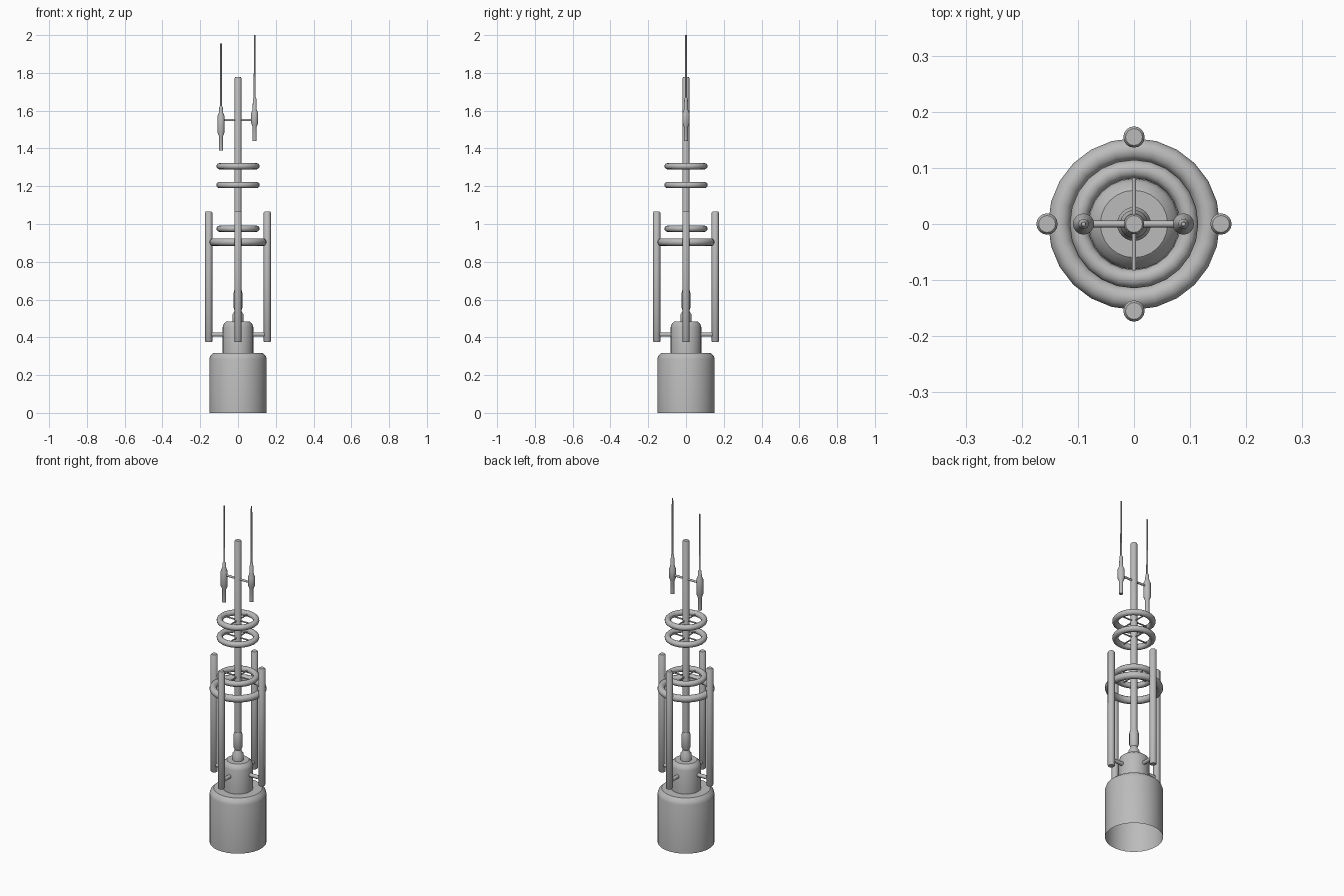
import bpy, math
from mathutils import Vector, Matrix

cube = bpy.data.objects.get("Cube")
if cube:
    bpy.data.objects.remove(cube, do_unlink=True)

grey = bpy.data.materials.new("metal grey")
grey.use_nodes = True
colour = (0.5, 0.5, 0.5, 1)
grey.diffuse_color = colour
grey.node_tree.nodes["Principled BSDF"].inputs["Base Color"].default_value = colour


def finish(obj, name):
    obj.name = name
    obj.data.materials.append(grey)
    bpy.ops.object.select_all(action="DESELECT")
    obj.select_set(True)
    bpy.context.view_layer.objects.active = obj
    bpy.ops.object.shade_smooth_by_angle(angle=math.radians(40))
    return obj


def turned(name, profile, x=0, y=0, sides=24, cap_bottom=True):
    """Revolve (radius, height) pairs around a vertical axis."""
    verts, faces = [], []
    for r, z in profile:
        for i in range(sides):
            a = 2 * math.pi * i / sides
            verts.append((r * math.cos(a), r * math.sin(a), z))
    for k in range(len(profile) - 1):
        for i in range(sides):
            j = (i + 1) % sides
            a, b = k * sides, (k + 1) * sides
            faces.append((a + i, a + j, b + j, b + i))
    faces.append(tuple(range(len(verts) - sides, len(verts))))
    if cap_bottom:
        faces.append(tuple(reversed(range(sides))))
    mesh = bpy.data.meshes.new(name)
    mesh.from_pydata(verts, [], faces)
    obj = bpy.data.objects.new(name, mesh)
    bpy.context.collection.objects.link(obj)
    obj.location = (x, y, 0)
    return finish(obj, name)


def bar(name, start, end, radius):
    start, end = Vector(start), Vector(end)
    bpy.ops.mesh.primitive_cylinder_add(vertices=12, radius=radius, depth=(end - start).length)
    obj = bpy.context.object
    obj.rotation_euler = (end - start).to_track_quat("Z", "Y").to_euler()
    obj.location = (start + end) / 2
    return finish(obj, name)


def ring(name, major, minor, z, spokes):
    bpy.ops.mesh.primitive_torus_add(major_segments=24, minor_segments=12,
                                     major_radius=major, minor_radius=minor, location=(0, 0, z))
    finish(bpy.context.object, name)
    if spokes:
        bar(name + "_spoke_x", (-major, 0, z), (major, 0, z), 0.004)
        bar(name + "_spoke_y", (0, -major, z), (0, major, z), 0.004)


# Open-bottomed base canister and stepped neck
turned("base_canister", [(0.152, 0), (0.152, 0.285), (0.146, 0.303), (0.13, 0.318)],
       sides=32, cap_bottom=False)
turned("neck", [(0.081, 0.31), (0.081, 0.455), (0.075, 0.472), (0.06, 0.485)])
turned("neck_knob", [(0.03, 0.48), (0.03, 0.52), (0.02, 0.535), (0.016, 0.56)])

# Central mast with its socket
turned("mast_socket", [(0.016, 0.54), (0.025, 0.56), (0.025, 0.63), (0.019, 0.65)], sides=16)
turned("mast", [(0.018, 0.63), (0.018, 1.772), (0.015, 1.777)], sides=16)

# Four outer rods on brackets
for side, dx, dy in (("left", 1, 0), ("right", -1, 0), ("front", 0, -1), ("back", 0, 1)):
    reach = 0.155
    turned(side + "_rod", [(0.016, 0.374), (0.019, 0.378), (0.019, 1.061), (0.015, 1.066)],
           dx * reach, dy * reach, 16)
    bar(side + "_bracket", (dx * 0.07, dy * 0.07, 0.415), (dx * reach, dy * reach, 0.415), 0.011)

# Horizontal rings
ring("large_ring", 0.133, 0.02, 0.904, False)
for level, z in (("lower", 0.975), ("middle", 1.206), ("upper", 1.306)):
    ring(level + "_ring", 0.098, 0.0165, z, True)

# Paired whip antennas on a crossbar
bar("antenna_crossbar", (-0.09, 0, 1.55), (0.09, 0, 1.55), 0.006)
for side, x, bottom, low, high, collar, tip in (
        ("left", 0.088, 1.44, 1.52, 1.60, 1.67, 2.0),
        ("right", -0.09, 1.39, 1.47, 1.585, 1.625, 1.955)):
    turned(side + "_antenna",
           [(0.011, bottom), (0.011, low - 0.005), (0.019, low + 0.015), (0.019, high - 0.015),
            (0.011, high + 0.005), (0.009, collar - 0.005), (0.005, collar), (0.004, tip)],
           x, 0, 16)
